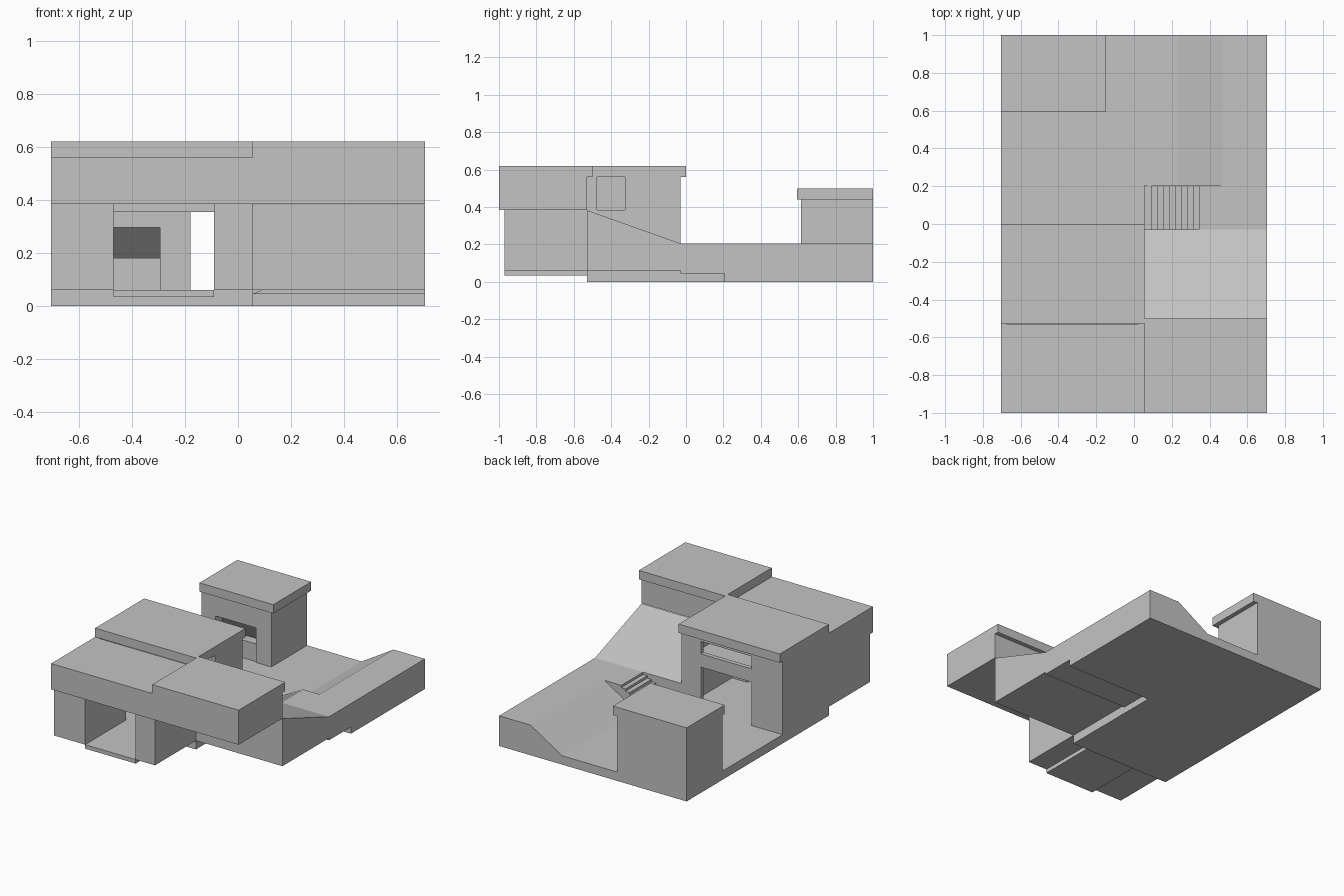
import bpy, bmesh

if "Cube" in bpy.data.objects:
    bpy.data.objects.remove(bpy.data.objects["Cube"])


def material(name, v):
    m = bpy.data.materials.new(name)
    m.diffuse_color = (v, v, v, 1)
    m.use_nodes = True
    m.node_tree.nodes["Principled BSDF"].inputs["Base Color"].default_value = m.diffuse_color
    return m


GREY = material("concrete grey", 0.55)
DARK = material("dark grey", 0.12)


def finish(name, bm, mat):
    bmesh.ops.recalc_face_normals(bm, faces=bm.faces)
    me = bpy.data.meshes.new(name)
    bm.to_mesh(me)
    bm.free()
    me.materials.append(mat)
    ob = bpy.data.objects.new(name, me)
    bpy.context.collection.objects.link(ob)
    return ob


def prism(name, pts, axis, a, b, mat=GREY):
    """Extrude a profile: axis 'x' takes (y, z) points, 'y' takes (x, z) points."""
    bm = bmesh.new()
    put = (lambda p, d: (d, p[0], p[1])) if axis == 'x' else (lambda p, d: (p[0], d, p[1]))
    lo = [bm.verts.new(put(p, a)) for p in pts]
    hi = [bm.verts.new(put(p, b)) for p in pts]
    bm.faces.new(lo)
    bm.faces.new(hi)
    n = len(pts)
    for i in range(n):
        j = (i + 1) % n
        bm.faces.new((lo[i], lo[j], hi[j], hi[i]))
    return finish(name, bm, mat)


def box(name, x, y, z, mat=GREY):
    return prism(name, [(x[0], z[0]), (x[1], z[0]), (x[1], z[1]), (x[0], z[1])], 'y', *y, mat)


L, M, R = -0.705, 0.055, 0.705      # left edge, house right edge, right edge
OL, OR = -0.47, -0.09               # passage opening sides

# Ground: courtyard rising to a bank on the right, and the house base
prism("courtyard_ground", [(L, 0), (R, 0), (R, .205), (.47, .205), (.23, .06), (L, .06)], 'y', .205, 1)
box("house_base", (L, M), (-.53, .205), (0, .06))
prism("sloped_bank", [(-.53, .06), (-.03, .06), (-.03, .205), (-.53, .383)], 'x', M, R)

# Stairs up to the bank, as one stepped profile
steps, x0, x1 = 9, .09, .375
stair = [(R, .045), (M, .045), (M, .06)]
for i in range(steps):
    x = x0 + (x1 - x0) * i / steps
    stair += [(x, .06 + .145 * i / steps), (x, .06 + .145 * (i + 1) / steps)]
stair.append((R, .205))
stair.pop(2)
prism("stairs", stair, 'y', -.03, .205)

# Front porch: two piers and a floor plate under the upper block
box("porch_pier_left", (L, OL), (-.97, -.53), (.06, .385))
box("porch_pier_right", (OR, M), (-.97, -.53), (.06, .385))
box("porch_floor", (OL, OR), (-.97, -.53), (.033, .06))

# Upper blocks over the porch and carport
box("upper_block_left", (L, M), (-1, -.53), (.385, .56))
box("upper_block_right", (M, R), (-1, -.53), (.385, .62))
box("upper_block_eave", (M, R), (-.53, -.5), (.56, .62))

# Main house: side walls, rear wall round two openings, floor and roof
T = .03
box("house_wall_left", (L, L + T), (-.53, -.03), (.06, .56))
for n, y, z in (("below", (-.53, -.03), (.06, .385)), ("front", (-.53, -.475), (.385, .56)),
                ("rear", (-.325, -.03), (.385, .56))):
    box("house_wall_right_" + n, (M - T, M), y, z)
for n, x, z in (("left", (L + T, OL), (.06, .56)), ("right", (OR, M - T), (.06, .56)),
                ("sill", (OL, OR), (.355, .445)), ("lintel", (OL, OR), (.53, .56))):
    box("rear_wall_" + n, x, (-.03 - T, -.03), z)
box("upper_floor", (L + T, M - T), (-.53, -.03 - T), (.355, .385))
box("house_roof", (L, M), (-.527, 0), (.56, .62))

# Shed with a recessed dark window above a counter
SX, WL, WR = -.18, -.6, -.295
box("shed_body", (L, SX), (.70, 1), (.06, .44))
box("shed_pier_left", (L, WL), (.615, .70), (.06, .44))
box("shed_pier_right", (WR, SX), (.615, .70), (.06, .44))
box("shed_lintel", (WL, WR), (.615, .70), (.295, .44))
box("shed_counter", (WL, WR), (.625, .70), (.06, .18))
box("shed_window", (WL, WR), (.692, .70), (.18, .295), DARK)
box("shed_roof", (L, -.15), (.593, 1), (.44, .50))
